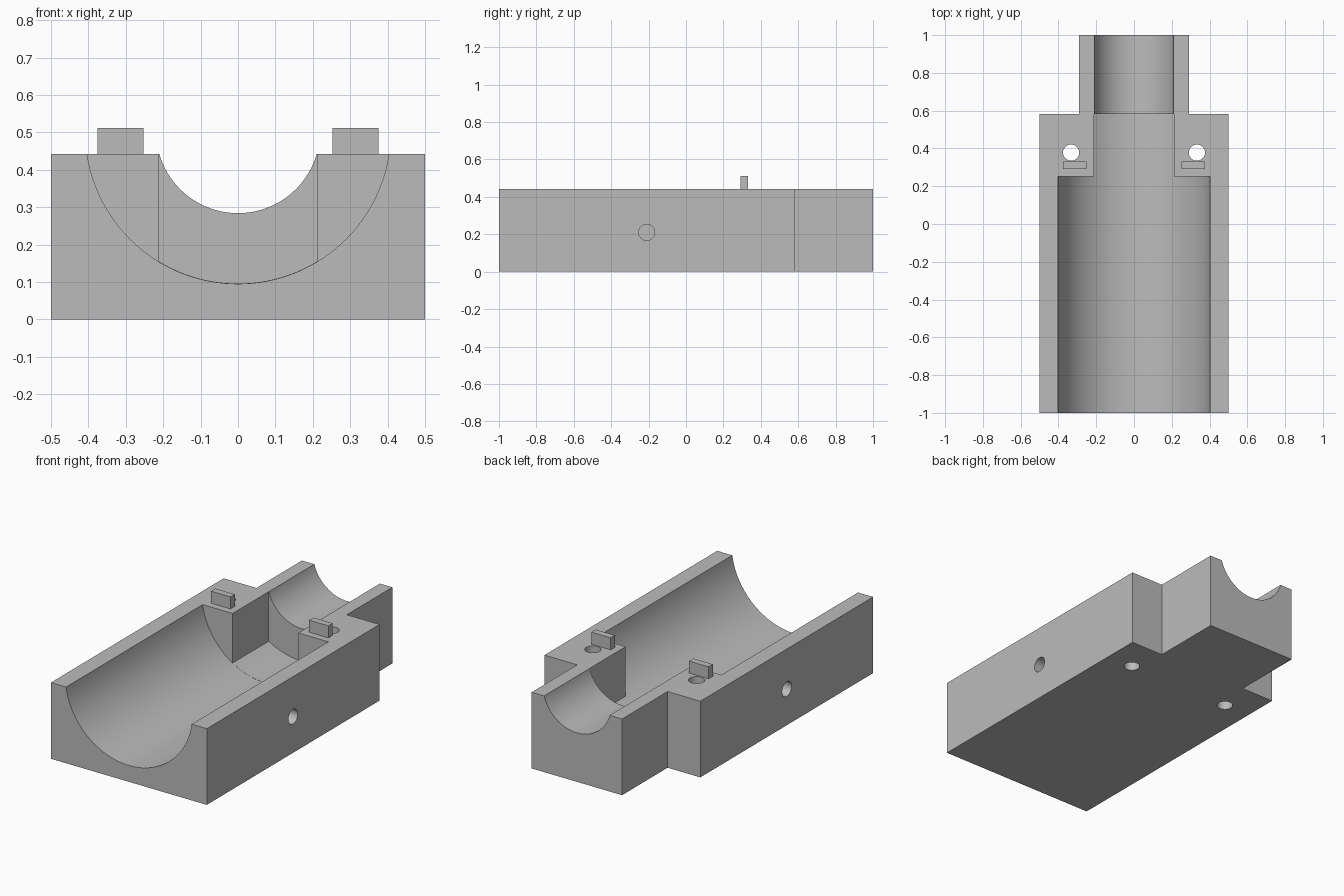
import bpy, bmesh, math
from mathutils import Matrix, Vector

default = bpy.data.objects.get("Cube")
if default:
    bpy.data.objects.remove(default, do_unlink=True)

TOP = 0.442          # height of the parting face
AXIS_Z = 0.503       # shared axis of both bores
BIG_R, SMALL_R = 0.408, 0.219
STEP_Y = 0.583       # where the body narrows to the neck
CHEEK_Y = 0.252      # where the wide bore ends

grey = bpy.data.materials.new("plain grey")
grey.use_nodes = True
grey.diffuse_color = (0.5, 0.5, 0.5, 1)
grey.node_tree.nodes["Principled BSDF"].inputs["Base Color"].default_value = (0.5, 0.5, 0.5, 1)


def add_object(name, bm):
    bmesh.ops.recalc_face_normals(bm, faces=bm.faces)
    mesh = bpy.data.meshes.new(name)
    bm.to_mesh(mesh)
    bm.free()
    mesh.materials.append(grey)
    obj = bpy.data.objects.new(name, mesh)
    bpy.context.collection.objects.link(obj)
    return obj


def extrude_profile(name, points, direction):
    bm = bmesh.new()
    face = bm.faces.new([bm.verts.new(p) for p in points])
    out = bmesh.ops.extrude_face_region(bm, geom=[face], use_keep_orig=True)
    moved = [g for g in out["geom"] if isinstance(g, bmesh.types.BMVert)]
    bmesh.ops.translate(bm, vec=Vector(direction), verts=moved)
    return add_object(name, bm)


def trough_cutter(name, radius, half_width, y0, y1, steps=64):
    """Round-bottomed channel with upright sides, open at the top."""
    limit = math.asin(min(1, half_width / radius))
    angles = [limit * (2 * i / steps - 1) for i in range(steps + 1)]
    points = [(radius * math.sin(a), y0, AXIS_Z - radius * math.cos(a)) for a in angles]
    points += [(half_width, y0, 0.7), (-half_width, y0, 0.7)]
    return extrude_profile(name, points, (0, y1 - y0, 0))


def drill(name, centre, depth, axis):
    bm = bmesh.new()
    turn = Matrix.Rotation(math.pi / 2, 4, "Y") if axis == "X" else Matrix()
    bmesh.ops.create_cone(bm, cap_ends=True, segments=40, radius1=0.043, radius2=0.043,
                          depth=depth, matrix=Matrix.Translation(centre) @ turn)
    return add_object(name, bm)


# Stepped block: wide body with a narrower neck at the back
half = [(0.5, -1), (0.5, STEP_Y), (0.29, STEP_Y), (0.29, 1)]
outline = half + [(-x, y) for x, y in reversed(half)]
body = extrude_profile("cradle_body", [(x, y, 0) for x, y in outline], (0, 0, TOP))

# Channels: narrow slot between the cheeks, wide bore, neck bore
cutters = [
    trough_cutter("slot_cutter", BIG_R - 0.0008, 0.211, 0.1, STEP_Y),
    trough_cutter("wide_bore_cutter", BIG_R, BIG_R, -1.1, CHEEK_Y),
    trough_cutter("neck_bore_cutter", SMALL_R, SMALL_R, STEP_Y - 0.01, 1.1),
]

# Upright through holes in the cheeks and blind holes in the flanks
for side in (-1, 1):
    cutters.append(drill("bolt_hole_cutter", (side * 0.333, 0.378, 0.25), 0.8, "Z"))
    cutters.append(drill("side_hole_cutter", (side * 0.5, -0.21, 0.21), 0.26, "X"))

for cutter in cutters:
    cutter.hide_render = True
    mod = body.modifiers.new(cutter.name, "BOOLEAN")
    mod.operation, mod.solver, mod.object = "DIFFERENCE", "EXACT", cutter

# Bake the cuts, then discard the cutters
graph = bpy.context.evaluated_depsgraph_get()
baked = bpy.data.meshes.new_from_object(body.evaluated_get(graph))
body.modifiers.clear()
body.data = baked
for cutter in cutters:
    bpy.data.objects.remove(cutter, do_unlink=True)

bpy.ops.object.select_all(action="DESELECT")
body.select_set(True)
bpy.context.view_layer.objects.active = body
bpy.ops.object.shade_smooth_by_angle(angle=math.radians(25))

# Locating tabs on the cheeks
for side, name in ((-1, "right_tab"), (1, "left_tab")):
    bm = bmesh.new()
    place = Matrix.Translation((side * 0.314, 0.311, (TOP + 0.512) / 2))
    bmesh.ops.create_cube(bm, size=1, matrix=place @ Matrix.Diagonal((0.124, 0.039, 0.512 - TOP, 1)))
    add_object(name, bm)
